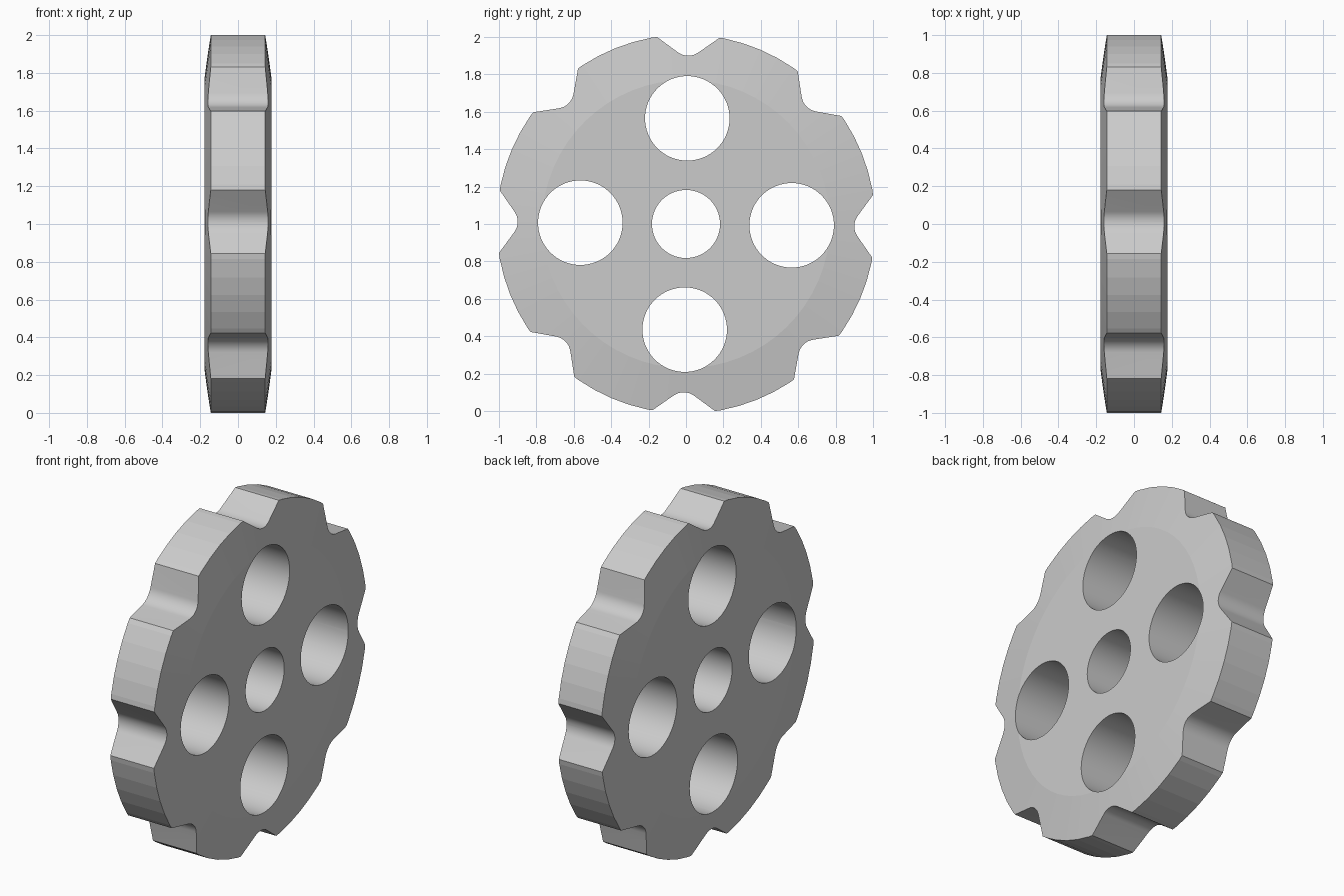
import bpy, bmesh, math
from math import sin, cos, radians

if "Cube" in bpy.data.objects:
    bpy.data.objects.remove(bpy.data.objects["Cube"], do_unlink=True)

TWIST = radians(0.7)      # slight roll of the whole wheel
RIM, SHOULDER = 1.013, 0.77
HALF_RIM, HALF_HUB = 0.144, 0.178

grey = bpy.data.materials.new("grey plastic")
grey.use_nodes = True
colour = (0.6, 0.6, 0.6, 1)
grey.diffuse_color = colour
grey.node_tree.nodes["Principled BSDF"].inputs["Base Color"].default_value = colour


def make_object(name, bm):
    bmesh.ops.recalc_face_normals(bm, faces=bm.faces[:])
    mesh = bpy.data.meshes.new(name)
    bm.to_mesh(mesh)
    bm.free()
    mesh.materials.append(grey)
    obj = bpy.data.objects.new(name, mesh)
    bpy.context.collection.objects.link(obj)
    return obj


def ring(bm, outline, x):
    return [bm.verts.new((x, y, z)) for y, z in outline]


def bridge(bm, a, b, smooth):
    for i in range(len(a)):
        j = (i + 1) % len(a)
        bm.faces.new((a[i], a[j], b[j], b[i])).smooth = smooth


def prism(bm, outline):
    """Smooth-sided cutter running through the wheel along x."""
    a, b = ring(bm, outline, -0.4), ring(bm, outline, 0.4)
    bridge(bm, a, b, True)
    bm.faces.new(a)
    bm.faces.new(b)


def circle(radius, count, distance=0.0, angle=0.0):
    cy, cz = distance * sin(angle), 1 + distance * cos(angle)
    return [(cy + radius * sin(math.tau * i / count + TWIST),
             cz + radius * cos(math.tau * i / count + TWIST)) for i in range(count)]


# Wheel body: thick hub tapering to a thinner rim
bm = bmesh.new()
sections = [(SHOULDER, -HALF_HUB), (RIM, -HALF_RIM), (RIM, HALF_RIM), (SHOULDER, HALF_HUB)]
rings = [ring(bm, circle(r, 64), x) for r, x in sections]
for a, b in zip(rings, rings[1:]):
    bridge(bm, a, b, False)
bm.faces.new(rings[0])
bm.faces.new(rings[-1])
wheel = make_object("wheel", bm)

# Cutter: centre bore, four round holes and eight rounded V notches
bm = bmesh.new()
prism(bm, circle(0.182, 64))
for k in range(4):
    prism(bm, circle(0.226, 64, 0.565, k * math.pi / 2 + TWIST))

BEND, FLANK, DEPTH = 0.094, radians(35.5), 0.9
notch = [(BEND * sin(t), DEPTH + BEND * (1 - cos(t)))
         for t in (FLANK * i / 6 for i in range(-6, 7))]
end_t, end_r = notch[-1]
reach = 0.2
top = end_r + reach * math.tan(FLANK)
notch = [(-end_t - reach, top)] + notch + [(end_t + reach, top)]
for k in range(8):
    a = k * math.pi / 4 + TWIST
    prism(bm, [(t * cos(a) + r * sin(a), 1 - t * sin(a) + r * cos(a)) for t, r in notch])
cutter = make_object("hole_cutter", bm)
cutter.hide_render = True

# Cut the wheel and discard the cutter
cut = wheel.modifiers.new("cut", "BOOLEAN")
cut.operation = "DIFFERENCE"
cut.solver = "EXACT"
cut.object = cutter
bpy.context.view_layer.objects.active = wheel
wheel.select_set(True)
bpy.ops.object.modifier_apply(modifier=cut.name)
bpy.data.objects.remove(cutter, do_unlink=True)
